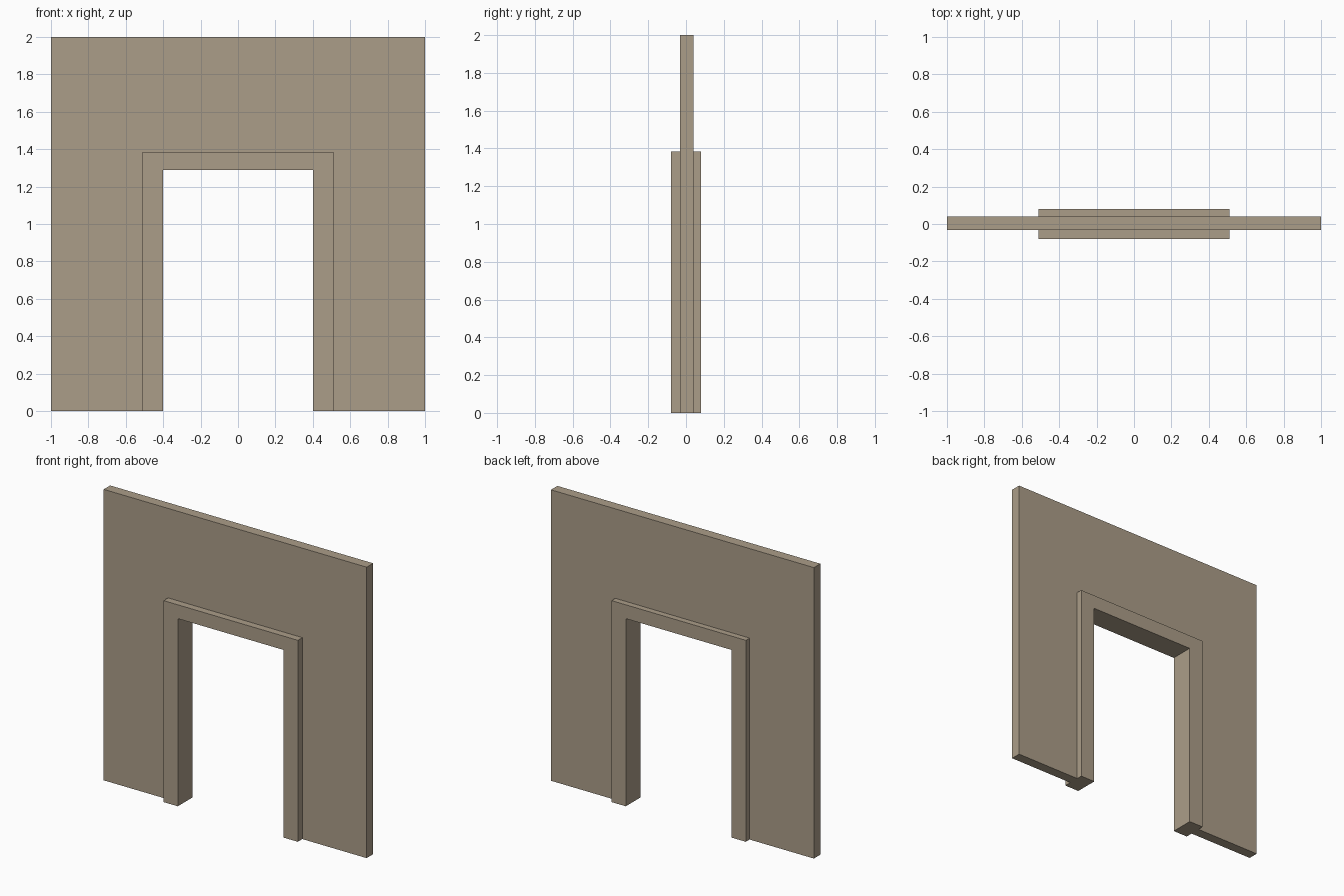
import bpy
import bmesh

if "Cube" in bpy.data.objects:
    bpy.data.objects.remove(bpy.data.objects["Cube"])

# Single plaster colour
plaster = bpy.data.materials.new("beige plaster")
plaster.diffuse_color = (0.41, 0.34, 0.25, 1.0)
plaster.use_nodes = True
plaster.node_tree.nodes["Principled BSDF"].inputs["Base Color"].default_value = plaster.diffuse_color


def arch(name, half_w, height, open_half_w, open_h, y0, y1):
    """Extrude an upside-down U profile from y0 back to y1."""
    profile = [(-half_w, 0), (-open_half_w, 0), (-open_half_w, open_h),
               (open_half_w, open_h), (open_half_w, 0), (half_w, 0),
               (half_w, height), (-half_w, height)]
    bm = bmesh.new()
    face = bm.faces.new([bm.verts.new((x, y0, z)) for x, z in profile])
    ext = bmesh.ops.extrude_face_region(bm, geom=[face], use_keep_orig=True)
    verts = [g for g in ext["geom"] if isinstance(g, bmesh.types.BMVert)]
    bmesh.ops.translate(bm, vec=(0, y1 - y0, 0), verts=verts)
    bmesh.ops.recalc_face_normals(bm, faces=bm.faces)
    mesh = bpy.data.meshes.new(name)
    bm.to_mesh(mesh)
    bm.free()
    mesh.materials.append(plaster)
    obj = bpy.data.objects.new(name, mesh)
    bpy.context.collection.objects.link(obj)
    return obj


# Thin wall panel, cut out to receive the frame
arch("wall", 1.0, 2.0, 0.511, 1.385, -0.031, 0.039)
# Thicker door frame, standing proud on both sides
arch("door_frame", 0.511, 1.385, 0.402, 1.29, -0.08, 0.08)
